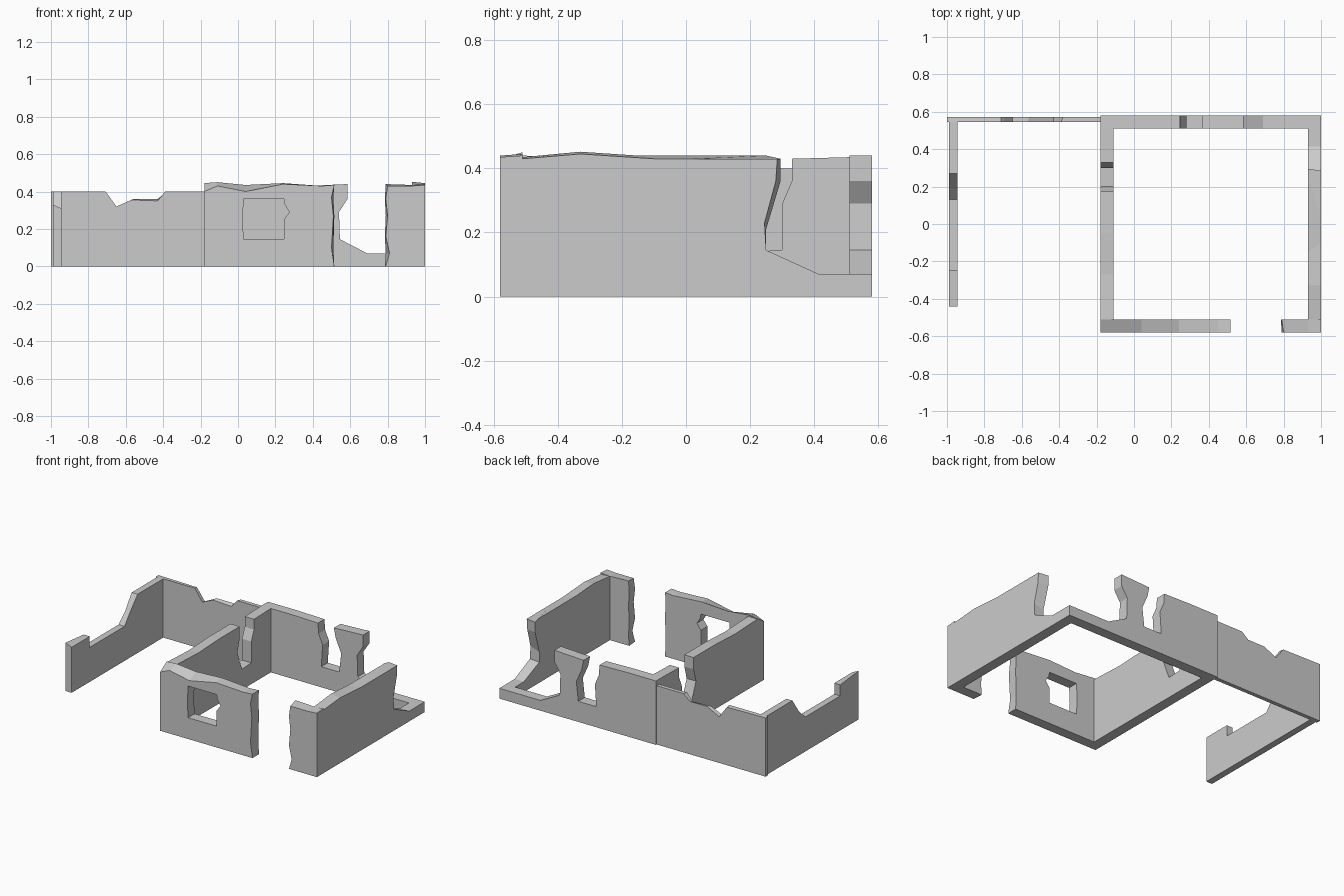
import bpy, bmesh


def wall(name, axis, a, b, near, far=None):
    """Slab from a (u, z) outline at offset a to a matching outline at offset b."""
    far = far or near
    def place(u, z, d):
        return (u, d, z) if axis == 'x' else (d, u, z)
    bm = bmesh.new()
    va = [bm.verts.new(place(u, z, a)) for u, z in near]
    vb = [bm.verts.new(place(u, z, b)) for u, z in far]
    bm.faces.new(va)
    bm.faces.new(vb[::-1])
    n = len(va)
    for i in range(n):
        j = (i + 1) % n
        bm.faces.new((va[j], va[i], vb[i], vb[j]))
    bmesh.ops.recalc_face_normals(bm, faces=bm.faces)
    mesh = bpy.data.meshes.new(name)
    bm.to_mesh(mesh)
    bm.free()
    ob = bpy.data.objects.new(name, mesh)
    bpy.context.collection.objects.link(ob)
    return ob


# Front wall left of the doorway, with crumbling top and end
front = wall("front_wall_left", 'x', -0.58, -0.51,
             [(-0.18, 0), (0.515, 0), (0.50, 0.10), (0.51, 0.27), (0.50, 0.37), (0.515, 0.435),
              (0.45, 0.43), (0.24, 0.44), (0.04, 0.40), (-0.11, 0.43), (-0.18, 0.40)],
             [(-0.18, 0), (0.515, 0), (0.51, 0.10), (0.515, 0.27), (0.51, 0.37), (0.515, 0.435),
              (0.45, 0.43), (0.24, 0.445), (0.04, 0.435), (-0.11, 0.45), (-0.18, 0.445)])

# Ragged window hole
cutter = wall("window_cutter", 'x', -0.65, -0.45,
              [(0.03, 0.145), (0.245, 0.145), (0.245, 0.25), (0.275, 0.29),
               (0.25, 0.33), (0.245, 0.36), (0.03, 0.36), (0.025, 0.25)])
cutter.hide_render = True
mod = front.modifiers.new("window", 'BOOLEAN')
mod.operation = 'DIFFERENCE'
mod.solver = 'EXACT'
mod.object = cutter
bpy.context.view_layer.objects.active = front
bpy.ops.object.modifier_apply(modifier="window")
bpy.data.objects.remove(cutter)

# Front wall right of the doorway
wall("front_wall_right", 'x', -0.58, -0.51,
     [(1, 0), (1, 0.435), (0.93, 0.43), (0.80, 0.43), (0.79, 0.36), (0.80, 0.27),
      (0.79, 0.16), (0.81, 0.07), (0.79, 0)],
     [(1, 0), (1, 0.44), (0.93, 0.435), (0.79, 0.44), (0.785, 0.36), (0.79, 0.27),
      (0.785, 0.16), (0.79, 0.07), (0.785, 0)])

# Right wall, collapsed towards the back
wall("right_wall", 'y', 1.0, 0.93,
     [(-0.51, 0), (0.51, 0), (0.51, 0.07), (0.415, 0.07), (0.25, 0.145), (0.245, 0.23),
      (0.28, 0.36), (0.285, 0.43), (0.02, 0.43), (-0.10, 0.43), (-0.33, 0.445), (-0.51, 0.43)],
     [(-0.51, 0), (0.51, 0), (0.51, 0.07), (0.415, 0.07), (0.25, 0.14), (0.25, 0.21),
      (0.295, 0.36), (0.295, 0.43), (0.25, 0.44), (-0.15, 0.44), (-0.33, 0.452), (-0.51, 0.435)])

# Back wall with a tall slot and a broken pier
wall("back_wall", 'x', 0.51, 0.58,
     [(-0.18, 0), (1, 0), (1, 0.07), (0.69, 0.07), (0.545, 0.145), (0.54, 0.29),
      (0.585, 0.36), (0.585, 0.44), (0.365, 0.43), (0.38, 0.36), (0.42, 0.27),
      (0.405, 0.14), (0.27, 0.14), (0.28, 0.29), (0.25, 0.36), (0.245, 0.43),
      (0.05, 0.435), (-0.18, 0.435)])

# Dividing wall between room and annex: low sill with a slot
wall("dividing_wall", 'y', -0.18, -0.11,
     [(-0.51, 0), (0.51, 0), (0.51, 0.435), (0.33, 0.43), (0.33, 0.36), (0.30, 0.29),
      (0.30, 0.145), (0.20, 0.14), (0.15, 0.27), (0.175, 0.36), (0.175, 0.44),
      (-0.05, 0.44), (-0.27, 0.43), (-0.51, 0.44)])

# Annex back wall
wall("annex_back_wall", 'x', 0.545, 0.572,
     [(-1, 0), (-0.18, 0), (-0.18, 0.40), (-0.39, 0.40), (-0.43, 0.35), (-0.57, 0.355),
      (-0.65, 0.32), (-0.70, 0.39), (-0.71, 0.40), (-1, 0.40)],
     [(-1, 0), (-0.18, 0), (-0.18, 0.40), (-0.38, 0.40), (-0.43, 0.36), (-0.56, 0.36),
      (-0.65, 0.315), (-0.69, 0.37), (-0.71, 0.395), (-1, 0.40)])

# Annex left wall, broken down in the middle
wall("annex_left_wall", 'y', -0.99, -0.945,
     [(-0.44, 0), (0.545, 0), (0.545, 0.40), (0.27, 0.40), (0.20, 0.30), (0.13, 0.235),
      (-0.245, 0.235), (-0.245, 0.31), (-0.44, 0.33)],
     [(-0.44, 0), (0.545, 0), (0.545, 0.40), (0.27, 0.40), (0.18, 0.30), (0.13, 0.235),
      (-0.245, 0.235), (-0.245, 0.31), (-0.44, 0.31)])
